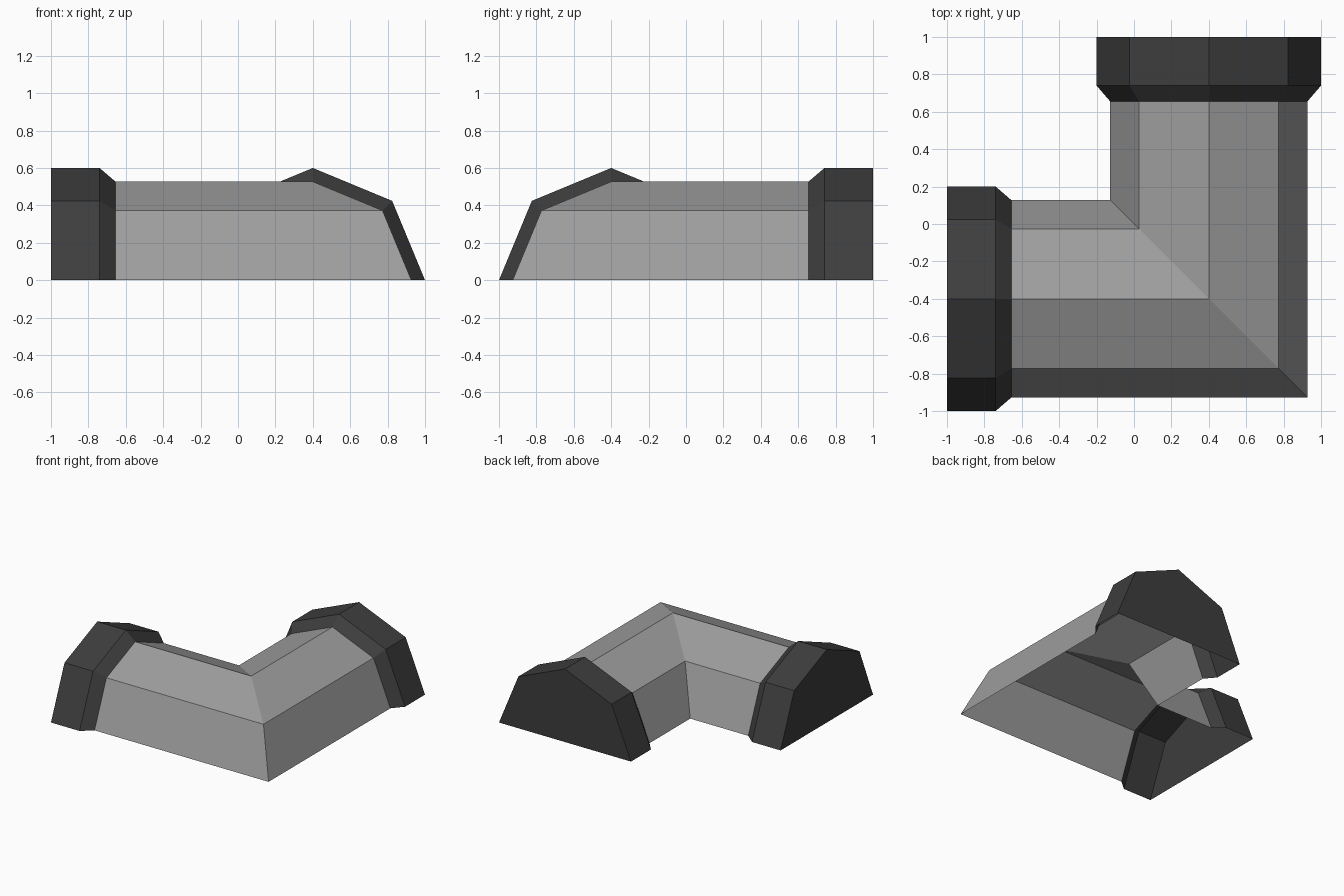
import bpy, bmesh, math
from mathutils import Vector

if "Cube" in bpy.data.objects:
    bpy.data.objects.remove(bpy.data.objects["Cube"])


def material(name, grey):
    m = bpy.data.materials.new(name)
    m.diffuse_color = (grey, grey, grey, 1)
    m.use_nodes = True
    m.node_tree.nodes["Principled BSDF"].inputs["Base Color"].default_value = m.diffuse_color
    return m


def sweep(name, stations, mat, cap_start=False, cap_end=False):
    """Loft half-octagon rings, open underneath. Station: (centre x, y), outer-side vector, radius."""
    bm = bmesh.new()
    rings = []
    for (x, y), (dx, dy), r in stations:
        ring = []
        for j in range(5):
            a = j * math.pi / 4
            c, s = r * math.cos(a), r * math.sin(a)
            ring.append(bm.verts.new(Vector((x + c * dx, y + c * dy, s))))
        rings.append(ring)
    for p, q in zip(rings, rings[1:]):
        for j in range(4):
            bm.faces.new((p[j], q[j], q[j + 1], p[j + 1]))
    if cap_start:
        bm.faces.new(rings[0])
    if cap_end:
        bm.faces.new(rings[-1][::-1])
    mesh = bpy.data.meshes.new(name)
    bm.to_mesh(mesh)
    bm.free()
    mesh.materials.append(mat)
    ob = bpy.data.objects.new(name, mesh)
    bpy.context.collection.objects.link(ob)
    return ob


light = material("light_grey", 0.34)
dark = material("dark_grey", 0.047)

R, RC, OFF = 0.527, 0.6, 0.4      # pipe radius, collar radius, centreline offset
FRONT, CORNER, RIGHT = (0, -1), (1, -1), (1, 0)

# Mitred elbow pipe
sweep("elbow_pipe", [((-0.655, -OFF), FRONT, R),
                     ((OFF, -OFF), CORNER, R),
                     ((OFF, 0.655), RIGHT, R)], light)

# Chamfered, capped collars at both ends
profile = [(1.0, RC), (0.74, RC), (0.655, R)]
sweep("left_collar", [((-d, -OFF), FRONT, r) for d, r in profile], dark, cap_start=True)
sweep("back_collar", [((OFF, d), RIGHT, r) for d, r in reversed(profile)], dark, cap_end=True)
